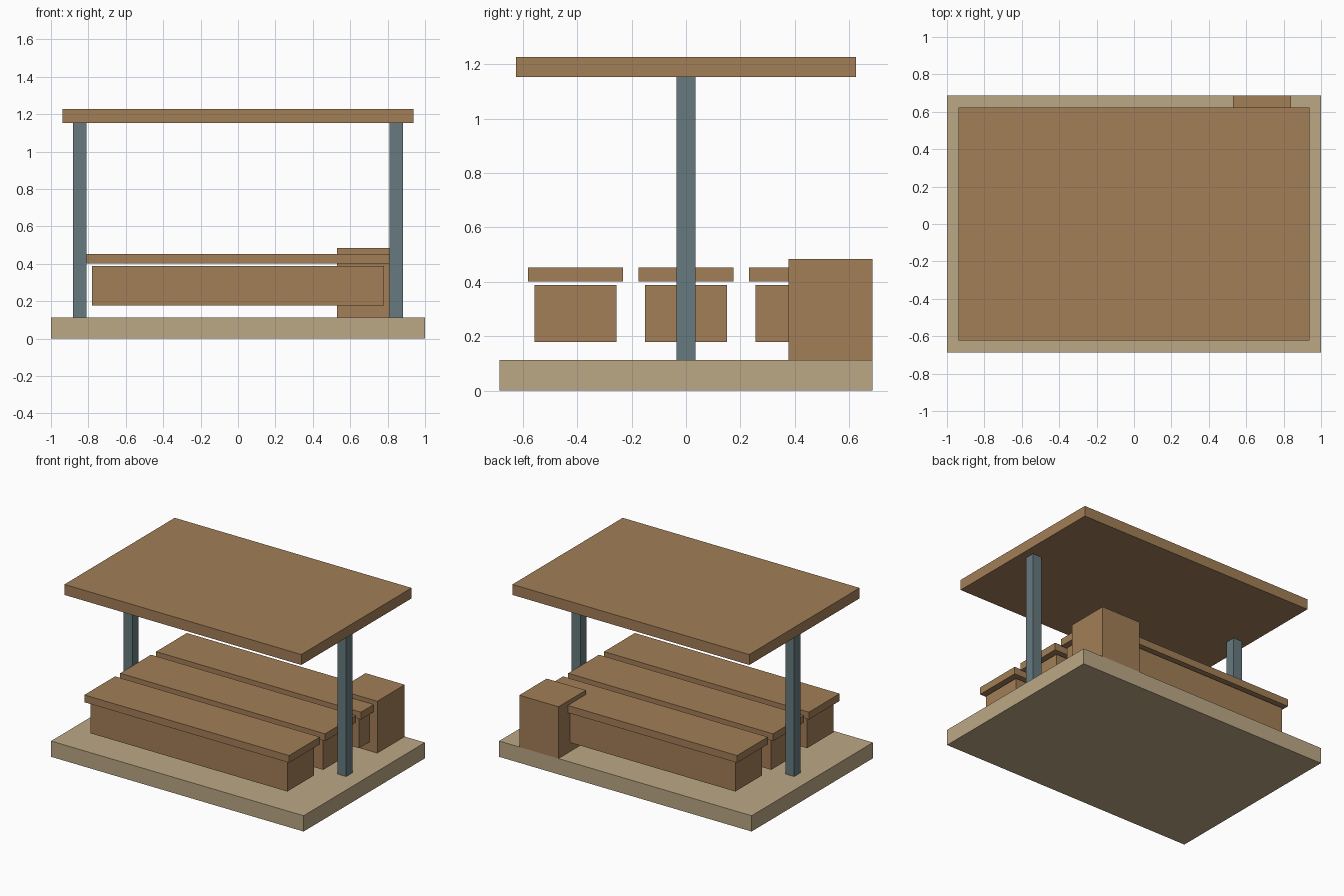
import bpy

if "Cube" in bpy.data.objects:
    bpy.data.objects.remove(bpy.data.objects["Cube"])


def material(name, rgb):
    m = bpy.data.materials.new(name)
    m.diffuse_color = (*rgb, 1.0)
    m.use_nodes = True
    m.node_tree.nodes["Principled BSDF"].inputs["Base Color"].default_value = m.diffuse_color
    return m


wood = material("wood", (0.36, 0.21, 0.095))
stone = material("pale_stone", (0.50, 0.39, 0.235))
steel = material("grey_steel", (0.135, 0.195, 0.21))


def box(name, x, y, z, mat):
    """Box from (min, max) ranges on each axis."""
    spans = (x, y, z)
    bpy.ops.mesh.primitive_cube_add(size=1, location=[(a + b) / 2 for a, b in spans])
    o = bpy.context.object
    o.name = name
    o.scale = [b - a for a, b in spans]
    bpy.ops.object.transform_apply(location=False, rotation=False, scale=True)
    o.data.materials.append(mat)
    return o


# Ground slab and flat roof
box("base_slab", (-1, 1), (-0.686, 0.686), (0, 0.113), stone)
box("roof", (-0.938, 0.938), (-0.624, 0.624), (1.152, 1.227), wood)

# Two posts holding the roof
for side, cx in (("left", -0.846), ("right", 0.846)):
    box(side + "_post", (cx - 0.035, cx + 0.035), (-0.035, 0.035), (0.113, 1.152), steel)

# Three long counters, each with a separate overhanging top
for row, cy in (("front", -0.406), ("middle", 0), ("back", 0.406)):
    box(row + "_counter", (-0.78, 0.78), (cy - 0.15, cy + 0.15), (0.178, 0.389), wood)
    box(row + "_counter_top", (-0.811, 0.811), (cy - 0.174, cy + 0.174), (0.401, 0.453), wood)

# Cabinet in the back right corner
box("corner_cabinet", (0.53, 0.84), (0.376, 0.686), (0.113, 0.484), wood)
